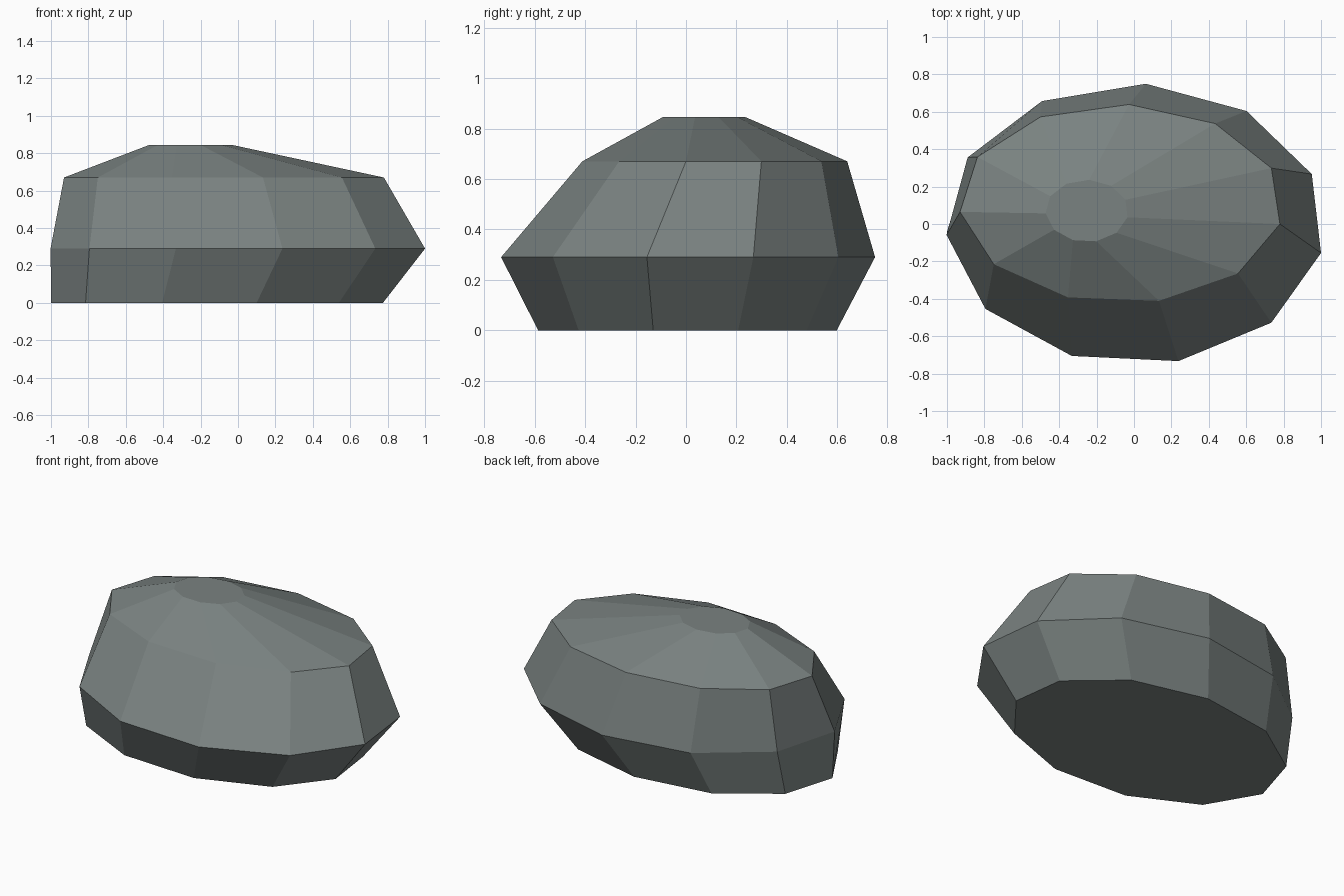
import bpy, bmesh, math

if "Cube" in bpy.data.objects:
    bpy.data.objects.remove(bpy.data.objects["Cube"])

SIDES = 11

# rock material
stone = bpy.data.materials.new("grey stone")
stone.diffuse_color = (0.195, 0.225, 0.22, 1.0)
stone.use_nodes = True
stone.node_tree.nodes["Principled BSDF"].inputs["Base Color"].default_value = stone.diffuse_color

# skewed elliptical cross-sections: height, centre, first axis, second axis
rings = [
    (0.0,   (-0.105, 0.0),   (0.88, -0.13),   (0.177, 0.585)),
    (0.29,  (0.007, 0.0),    (0.993, -0.155), (0.20, 0.735)),
    (0.67,  (-0.069, 0.108), (0.849, -0.108), (0.165, 0.521)),
    (0.845, (-0.252, 0.07),  (0.217, -0.034), (0.044, 0.163)),
]

# faceted rock: stacked rings joined by quads and capped
bm = bmesh.new()
loops = []
for z, c, a, b in rings:
    loop = []
    for i in range(SIDES):
        t = 2 * math.pi * i / SIDES
        ct, st = math.cos(t), math.sin(t)
        loop.append(bm.verts.new((c[0] + a[0] * ct + b[0] * st,
                                  c[1] + a[1] * ct + b[1] * st, z)))
    loops.append(loop)
for low, high in zip(loops, loops[1:]):
    for i in range(SIDES):
        j = (i + 1) % SIDES
        bm.faces.new((low[i], low[j], high[j], high[i]))
bm.faces.new(list(reversed(loops[0])))
bm.faces.new(loops[-1])
bmesh.ops.recalc_face_normals(bm, faces=bm.faces)

mesh = bpy.data.meshes.new("rock")
bm.to_mesh(mesh)
bm.free()
mesh.materials.append(stone)
rock = bpy.data.objects.new("rock", mesh)
bpy.context.collection.objects.link(rock)
